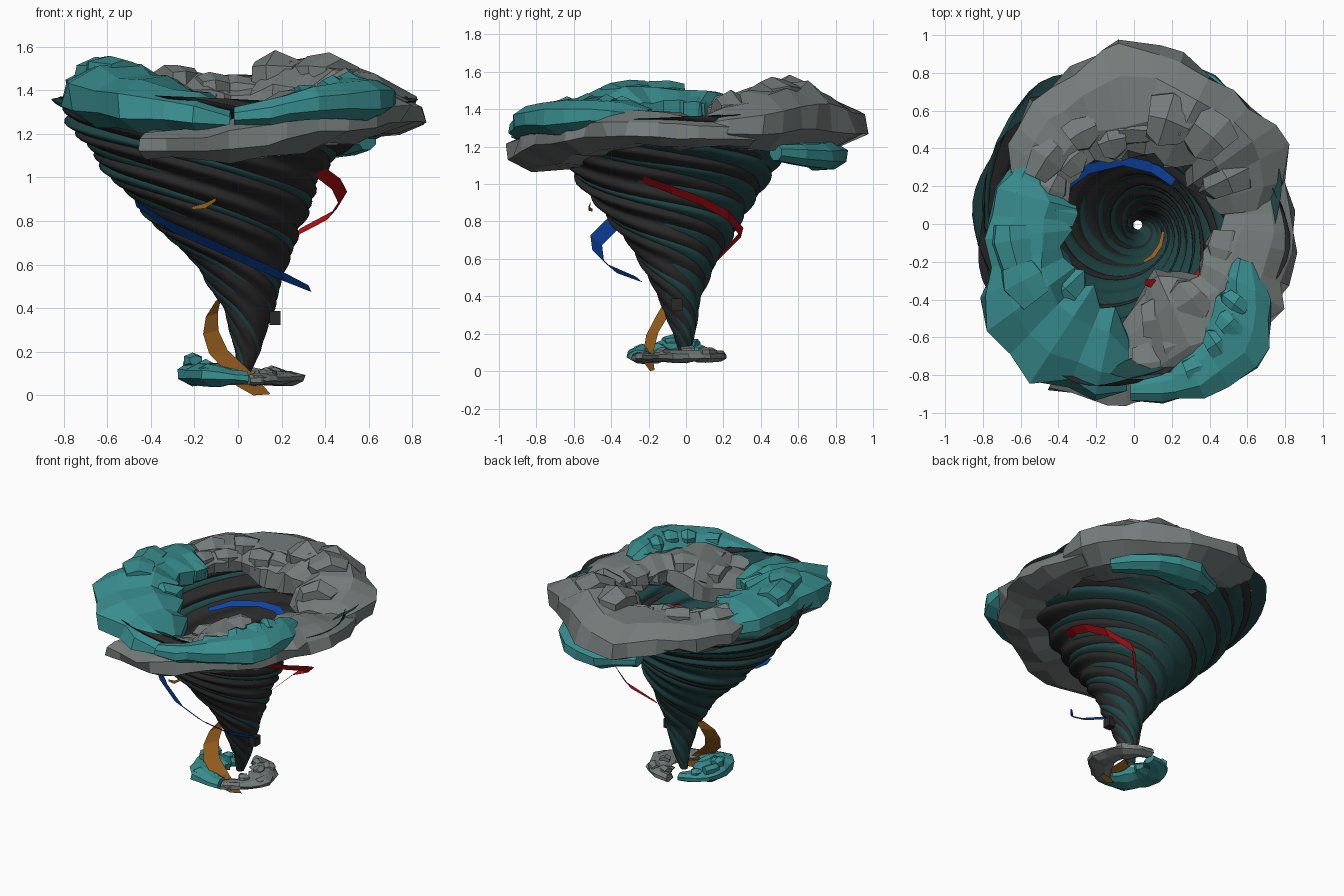
import bpy, math, random
from mathutils import Vector

if "Cube" in bpy.data.objects:
    bpy.data.objects.remove(bpy.data.objects["Cube"])

random.seed(4)


def material(name, rgb):
    m = bpy.data.materials.new(name)
    m.diffuse_color = (*rgb, 1)
    m.use_nodes = True
    m.node_tree.nodes["Principled BSDF"].inputs["Base Color"].default_value = m.diffuse_color
    return m


DARK = material("charcoal", (0.022, 0.022, 0.022))
DEEP = material("deep_teal", (0.014, 0.060, 0.060))
TEAL = material("cloud_teal", (0.040, 0.265, 0.270))
GREY = material("cloud_grey", (0.175, 0.200, 0.195))
BLUE = material("blue", (0.004, 0.060, 0.400))
RED = material("red", (0.400, 0.004, 0.006))
BROWN = material("brown", (0.310, 0.110, 0.012))


def make(name, verts, faces, mat, smooth=False):
    me = bpy.data.meshes.new(name)
    me.from_pydata(verts, [], faces)
    me.materials.append(mat)
    ob = bpy.data.objects.new(name, me)
    bpy.context.collection.objects.link(ob)
    if smooth:
        bpy.context.view_layer.objects.active = ob
        ob.select_set(True)
        bpy.ops.object.shade_smooth_by_angle(angle=math.radians(50))
        ob.select_set(False)
    return ob


def lerp_keys(keys, t):
    """Linear interpolation of key tuples by their first value."""
    for a, b in zip(keys, keys[1:]):
        if t <= b[0]:
            f = (t - a[0]) / (b[0] - a[0])
            return [p + (q - p) * f for p, q in zip(a, b)]
    return list(keys[-1])


# Funnel: height, centre x, centre y, radius
PROFILE = [(0.08, .02, -.005, .024), (0.2, .045, -.01, .055), (0.4, .05, -.035, .11),
           (0.6, .015, -.04, .2), (0.8, -.05, -.05, .33), (1.0, -.10, -.07, .46),
           (1.15, -.10, -.06, .57), (1.28, -.05, -.02, .70), (1.36, -.03, 0, .79)]


def funnel(name, mat, sign, amp, ribs=7, per=10, rows=60):
    """Open twisted shell; two of them interpenetrate to give spiral bands."""
    cols = ribs * per
    verts, faces = [], []
    for i in range(rows + 1):
        z = 0.08 + 1.28 * i / rows
        _, cx, cy, r = lerp_keys(PROFILE, z)
        for j in range(cols):
            u = 2 * math.pi * (j % per) / per
            ang = 2 * math.pi * j / cols - 8.5 * z + sign * 0.22
            # rounded ribs whose height varies from rib to rib
            lift = amp * (1 + 0.45 * math.sin(2.4 * (j // per) + sign))
            rr = r * (0.99 + lift * (0.5 - 0.5 * math.cos(u)))
            verts.append((cx + rr * math.cos(ang) + sign * .012 * r,
                          cy + rr * math.sin(ang) - sign * .03 * r,
                          z + 0.02 * i / rows * math.sin(2 * ang)))
    for i in range(rows):
        for j in range(cols):
            k = (j + 1) % cols
            faces.append((i * cols + j, i * cols + k, (i + 1) * cols + k, (i + 1) * cols + j))
    return make(name, verts, faces, mat, True)


funnel("funnel_charcoal", DARK, 1, 0.075)
funnel("funnel_teal", DEEP, -1, 0.068)


def cloud(name, mat, keys, steps, sides=8, rough=0.16, centre=(0, 0)):
    """Faceted lump swept round an arc. Keys: degrees, radius, z, half width, half height."""
    verts, faces = [], []
    a0, a1 = keys[0][0], keys[-1][0]
    for i in range(steps + 1):
        t = a0 + (a1 - a0) * i / steps
        _, r, z, w, h = lerp_keys(keys, t)
        lump = random.uniform(1 - rough, 1 + rough)
        turn = math.radians(t + random.uniform(-.25, .25) * (a1 - a0) / steps)
        for j in range(sides):
            p = 2 * math.pi * (j + .5) / sides
            rr = r + w * math.cos(p) * 1.04 * lump * random.uniform(1 - rough, 1 + rough)
            zz = z + h * math.sin(p) * 1.06 * lump * random.uniform(1 - rough, 1 + rough)
            verts.append((centre[0] + rr * math.cos(turn), centre[1] + rr * math.sin(turn), zz))
    for i in range(steps):
        for j in range(sides):
            k = (j + 1) % sides
            faces.append((i * sides + j, (i + 1) * sides + j, (i + 1) * sides + k, i * sides + k))
    faces.append(tuple(range(sides)))
    faces.append(tuple(reversed(range(steps * sides, (steps + 1) * sides))))
    return make(name, verts, faces, mat)


def puffs(name, mat, spots, spread, size, centre=(0, 0)):
    """Blocky lumps at (degrees, radius, z), each with the same angular spread and size."""
    for n, (a, r, z) in enumerate(spots):
        w, h = size
        cloud("%s_%d" % (name, n), mat, [(a - spread, r, z, w * .7, h * .7), (a, r, z, w, h),
              (a + spread, r, z, w * .75, h * .75)], 2, 6, 0.15, centre)


# Storm clouds round the rim
cloud("cloud_back", GREY, [(8, .60, 1.30, .15, .06), (25, .64, 1.31, .24, .11),
      (45, .65, 1.35, .27, .16), (68, .63, 1.36, .26, .17), (80, .66, 1.32, .28, .14),
      (98, .65, 1.32, .27, .13), (110, .62, 1.36, .24, .11), (130, .62, 1.37, .23, .10),
      (150, .58, 1.37, .18, .08), (168, .46, 1.38, .10, .06)], 17, rough=.13)
cloud("cloud_front_right", GREY, [(-118, .88, 1.15, .10, .06), (-100, .76, 1.15, .22, .08),
      (-80, .63, 1.20, .30, .11), (-63, .58, 1.27, .28, .13), (-45, .66, 1.28, .26, .11),
      (-25, .64, 1.30, .26, .10), (0, .65, 1.28, .20, .09), (24, .70, 1.27, .14, .08)], 16, rough=.13)
cloud("cloud_left", TEAL, [(148, .62, 1.38, .07, .07), (170, .54, 1.40, .23, .09),
      (195, .59, 1.40, .22, .12), (215, .68, 1.37, .27, .14), (235, .70, 1.33, .29, .12),
      (252, .68, 1.30, .25, .10), (266, .74, 1.26, .16, .06)], 12, rough=.13)
cloud("cloud_front_teal", TEAL, [(-90, .88, 1.28, .06, .05), (-70, .88, 1.33, .10, .07),
      (-50, .82, 1.36, .18, .09), (-33, .72, 1.37, .17, .09), (-20, .62, 1.35, .07, .05)], 9, rough=.13)
cloud("cloud_back_teal", TEAL, [(40, .76, 1.17, .05, .04), (58, .80, 1.15, .11, .07),
      (80, .74, 1.15, .13, .07), (98, .68, 1.16, .06, .04)], 6, rough=.1)

# Blocky puffs on the clouds
puffs("back_puff", GREY, [(158, .48, 1.41), (145, .58, 1.43), (133, .48, 1.40), (120, .56, 1.45),
      (106, .46, 1.41), (90, .50, 1.40)], 9, (.10, .07))
puffs("back_bump", GREY, [(72, .58, 1.47), (48, .62, 1.47), (28, .55, 1.38)], 11, (.15, .09))
puffs("right_puff", GREY, [(-14, .52, 1.32), (-30, .52, 1.30), (-75, .52, 1.29), (-68, .68, 1.32),
      (-84, .74, 1.27), (-52, .50, 1.36)], 9, (.12, .06))
puffs("left_puff", TEAL, [(190, .66, 1.48), (208, .66, 1.49), (172, .42, 1.40), (222, .50, 1.38)], 10, (.13, .08))
puffs("front_puff", TEAL, [(-66, .83, 1.38), (-56, .77, 1.41), (-47, .73, 1.43), (-38, .68, 1.42),
      (-29, .64, 1.39)], 4, (.085, .05))

# Dust kicked up at the foot
foot = (0, -.04)
cloud("dust_teal", TEAL, [(105, .16, .08, .04, .03), (150, .16, .09, .10, .04),
      (185, .17, .10, .11, .05), (230, .18, .095, .11, .045), (284, .21, .08, .07, .03)], 11, centre=foot)
cloud("dust_grey", GREY, [(-78, .21, .07, .04, .02), (-40, .20, .075, .08, .025),
      (0, .21, .08, .09, .03), (45, .19, .08, .08, .03), (85, .22, .08, .04, .025)], 11, rough=.22, centre=foot)
puffs("dust_teal_puff", TEAL, [(140, .17, .11), (165, .22, .14), (190, .21, .16), (212, .17, .13),
      (235, .24, .11), (260, .18, .09)], 11, (.045, .035), foot)
puffs("dust_grey_puff", GREY, [(-60, .23, .08), (-35, .16, .10), (-10, .24, .09), (15, .17, .11),
      (40, .23, .10), (65, .18, .10)], 11, (.045, .028), foot)


def ribbon(name, mat, points, w0, w1=None):
    """Flat tapered strip along a path; half width vector blends from w0 to w1."""
    verts, faces = [], []
    last = len(points) - 1
    for i, p in enumerate(points):
        w = Vector(w0).lerp(Vector(w1 or w0), i / last) * (1.0 if 0 < i < last else 0.6)
        verts += [Vector(p) - w, Vector(p) + w]
    for i in range(last):
        faces.append((2 * i, 2 * i + 2, 2 * i + 3, 2 * i + 1))
    return make(name, verts, faces, mat)


# Streamers caught in the wind
ribbon("red_streamer", RED, [(.28, -.33, 1.06), (.37, -.24, 1.03), (.45, -.08, .97),
       (.48, .08, .91), (.43, .23, .83), (.26, .30, .74), (.12, .17, .60)],
       (-.016, .02, -.024), (-.026, -.012, -.026))
ribbon("inner_red_streamer", RED, [(.06, -.31, 1.30), (.11, -.32, 1.30), (.17, -.32, 1.29)], (0, .025, .012))
ribbon("blue_streamer", BLUE, [(-.47, -.29, .88), (-.32, -.40, .78), (-.14, -.48, .70),
       (.04, -.47, .62), (.20, -.40, .55), (.33, -.25, .49)], (.008, .032, -.026), (.012, .03, -.026))
ribbon("inner_blue_streamer", BLUE, [(-.37, .19, 1.07), (-.25, .29, 1.11), (-.06, .335, 1.14),
       (.10, .30, 1.16), (.21, .22, 1.17)], (.022, -.022, -.010), (-.02, -.03, -.010))
ribbon("brown_streamer", BROWN, [(-.09, -.03, .44), (-.12, -.08, .37), (-.125, -.13, .29),
       (-.09, -.18, .20), (0, -.20, .11), (.05, -.20, .05), (.11, -.18, .003)],
       (.02, .045, .01), (.065, .02, .005))
ribbon("inner_brown_streamer", BROWN, [(.05, -.20, .70), (.10, -.17, .66), (.14, -.11, .62),
       (.155, -.04, .59)], (.008, -.010, .004), (.012, 0, .004))
ribbon("brown_scrap", BROWN, [(-.21, -.50, .86), (-.15, -.52, .87), (-.10, -.51, .90)], (0, 0, .012))

# Flying block of debris
bpy.ops.mesh.primitive_cube_add(size=1, location=(.17, -.05, .355))
block = bpy.context.object
block.name = "debris_block"
block.scale = (.05, .06, .065)
block.data.materials.append(DARK)
